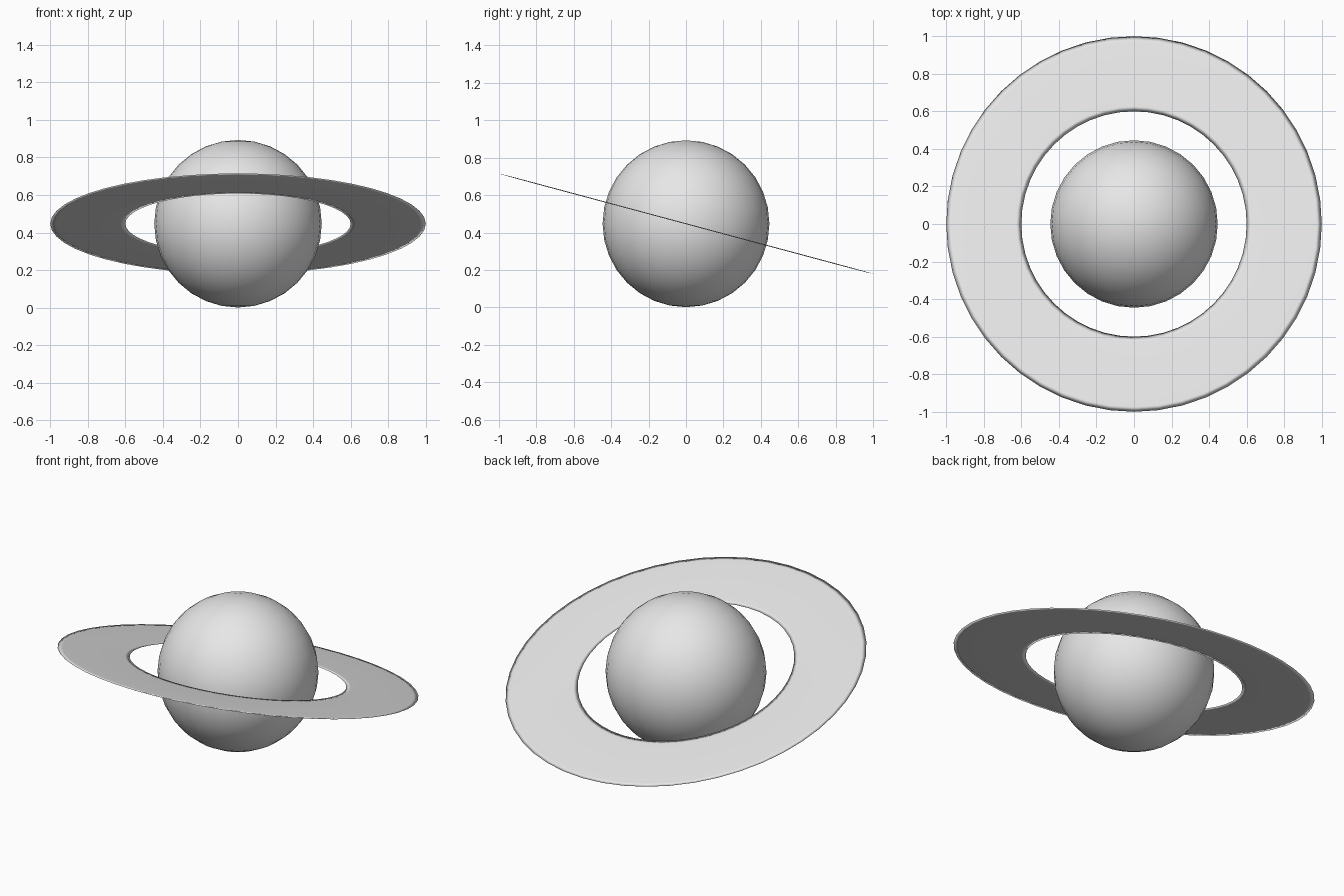
import bpy
import math
from mathutils import Matrix

cube = bpy.data.objects.get("Cube")
if cube:
    bpy.data.objects.remove(cube, do_unlink=True)

grey = bpy.data.materials.new("light_grey")
grey.use_nodes = True
grey.diffuse_color = (0.8, 0.8, 0.8, 1)
grey.node_tree.nodes["Principled BSDF"].inputs["Base Color"].default_value = (0.8, 0.8, 0.8, 1)

CENTRE = (0, 0, 0.447)
TILT = math.radians(15)


def finish(name):
    """Name the active object, colour it and smooth it."""
    obj = bpy.context.object
    obj.name = name
    obj.data.materials.append(grey)
    bpy.ops.object.shade_smooth()
    return obj


# Round planet body
bpy.ops.mesh.primitive_uv_sphere_add(segments=32, ring_count=16, radius=0.446, location=CENTRE)
finish("planet")

# Flattened torus, sloping down to the back but round when seen from above
bpy.ops.mesh.primitive_torus_add(major_segments=48, minor_segments=12,
                                 major_radius=0.8, minor_radius=0.2, location=CENTRE)
ring = finish("planet_ring")
slope = Matrix.Identity(4)
slope[2][1] = -math.tan(TILT)
ring.data.transform(slope @ Matrix.Diagonal((1, 1, 0.012, 1)))
ring.data.update()
